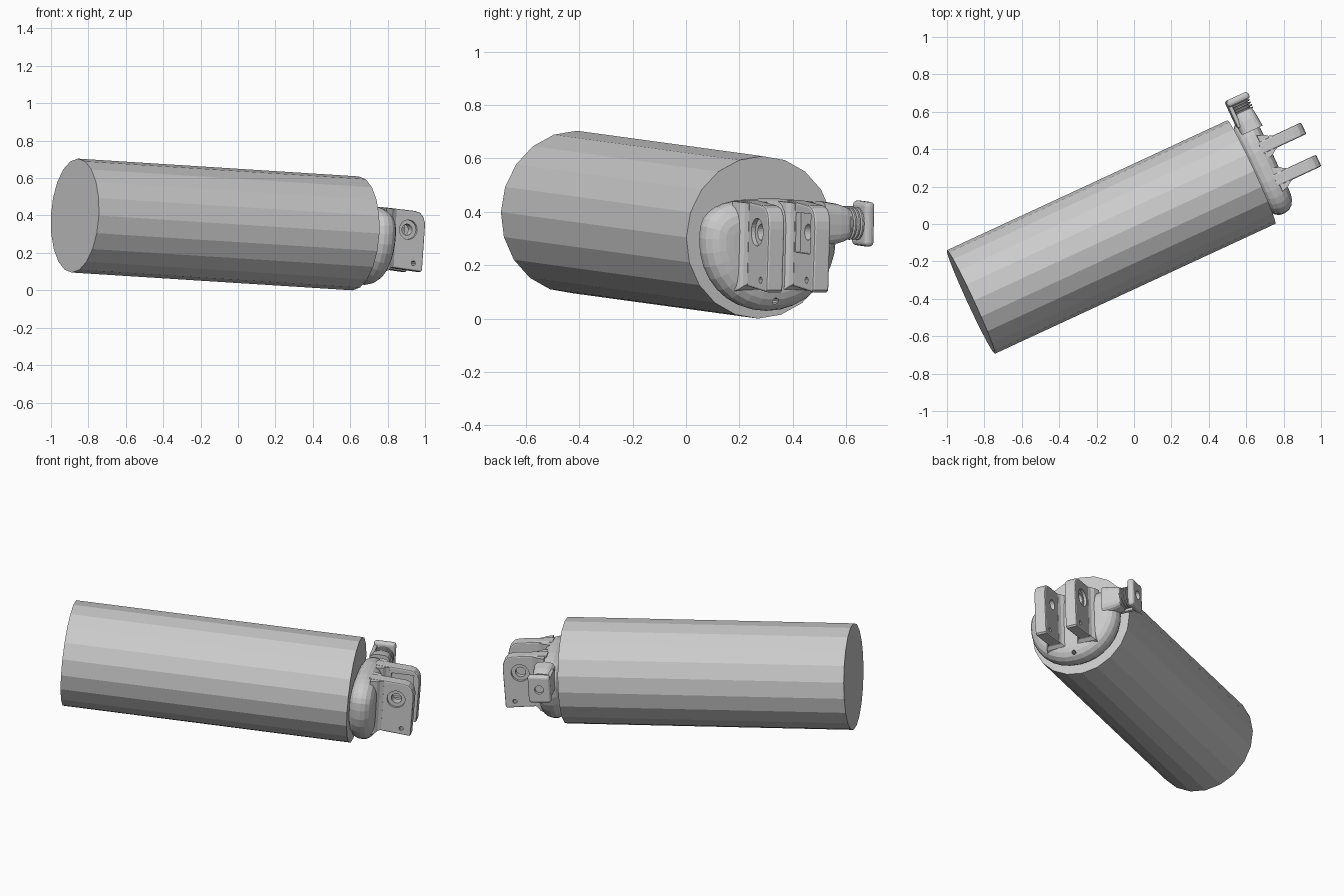
import bpy, bmesh, math
from mathutils import Matrix, Vector

if "Cube" in bpy.data.objects:
    bpy.data.objects.remove(bpy.data.objects["Cube"])

# Local frame of the barrel: u along the axis, v sideways, w up; origin at the fitted end
U = Vector((1.5, 0.695, -0.095)).normalized()
V = Vector((-U.y, U.x, 0)).normalized()
W = U.cross(V)
FRAME = Matrix((U, V, W)).transposed().to_4x4()
FRAME.translation = (0.628, 0.278, 0.3045)


def finish(bm, name):
    bmesh.ops.recalc_face_normals(bm, faces=bm.faces)
    me = bpy.data.meshes.new(name)
    bm.to_mesh(me)
    bm.free()
    ob = bpy.data.objects.new(name, me)
    bpy.context.collection.objects.link(ob)
    ob.matrix_world = FRAME
    return ob


def loft(name, rings):
    """Skin a list of closed rings and cap both ends."""
    bm = bmesh.new()
    vr = [[bm.verts.new(p) for p in r] for r in rings]
    n = len(vr[0])
    for a, b in zip(vr, vr[1:]):
        for i in range(n):
            bm.faces.new((a[i], a[(i + 1) % n], b[(i + 1) % n], b[i]))
    bm.faces.new(vr[0][::-1])
    bm.faces.new(vr[-1])
    return finish(bm, name)


def lathe_v(name, c, prof, n=20):
    """Turned part around v through (u, w) = c; profile is (v, radius)."""
    return loft(name, [[(c[0] + r * math.cos(t), v, c[1] + r * math.sin(t))
                        for t in (2 * math.pi * i / n for i in range(n))] for v, r in prof])


def block(name, lo, hi, bev=0.0, seg=2):
    bm = bmesh.new()
    bmesh.ops.create_cube(bm, size=1)
    for p in bm.verts:
        p.co = [l + (h - l) * (x + .5) for l, h, x in zip(lo, hi, p.co)]
    if bev:
        bmesh.ops.bevel(bm, geom=bm.edges[:], offset=bev, segments=seg, affect='EDGES', profile=.5)
    return finish(bm, name)


def cut(ob, cutter):
    m = ob.modifiers.new("cut", 'BOOLEAN')
    m.operation, m.object, m.solver = 'DIFFERENCE', cutter, 'EXACT'
    bpy.context.view_layer.update()
    with bpy.context.temp_override(object=ob, active_object=ob):
        bpy.ops.object.modifier_apply(modifier=m.name)
    bpy.data.objects.remove(cutter)


# Main barrel, 20 flat sides
loft("barrel", [[(u, .305 * math.cos(math.pi * i / 10), .305 * math.sin(math.pi * i / 10))
                 for i in range(20)] for u in (-1.656, 0)])


# Puffy D-shaped end plate: round below, flattened on top
def d_ring(u, inset):
    pts = []
    for i in range(32):
        t = 2 * math.pi * i / 32
        c, s = math.cos(t), math.sin(t)
        e = 0.72 if s > 0 else 0.97
        top = .15 if c < 0.2 else .148
        pts.append((u, (.275 - inset) * math.copysign(abs(c) ** e, c),
                    ((top if s > 0 else .272) - inset) * math.copysign(abs(s) ** e, s)))
    return pts


plate = loft("end_plate", [d_ring(u, k) for u, k in (
    (-.004, .06), (.004, .035), (.02, .014), (.045, .002), (.07, 0), (.095, .006),
    (.118, .022), (.132, .045), (.139, .07), (.141, .1))])
bm = bmesh.new()
bmesh.ops.create_cone(bm, cap_ends=True, segments=10, radius1=.012, radius2=.012, depth=.1,
                      matrix=Matrix.Translation((.13, .01, -.232)) @ Matrix.Rotation(math.pi / 2, 4, 'Y'))
cut(plate, finish(bm, "drain_cutter"))

# Pair of mounting lugs with rounded upper tip and flared root
PROFILE = [(.09, -.165), (.18, -.175), (.338, -.187), (.346, -.178), (.35, .05), (.348, .08),
           (.338, .108), (.318, .128), (.29, .136), (.18, .142), (.09, .146)]
PIN = (.25, .034)
for side, label in ((-1, "front"), (1, "back")):
    mid = side * .095
    bm = bmesh.new()
    f = bm.faces.new([bm.verts.new((u, mid - .034, w)) for u, w in PROFILE])
    ext = bmesh.ops.extrude_face_region(bm, geom=[f])
    bmesh.ops.translate(bm, vec=(0, .068, 0), verts=[g for g in ext["geom"] if isinstance(g, bmesh.types.BMVert)])
    rim = [e for e in bm.edges if abs(e.verts[0].co.y - e.verts[1].co.y) < 1e-5]
    bmesh.ops.bevel(bm, geom=rim, offset=.008, segments=2, affect='EDGES', profile=.5)
    lug = finish(bm, label + "_lug")
    # stepped pin hole and small retaining hole
    cut(lug, lathe_v("pin_cutter", PIN, [(mid - .1, .03), (mid + .1, .03)]))
    cut(lug, lathe_v("small_cutter", (.29, -.144), [(mid - .1, .013), (mid + .1, .013)], 10))
    if side < 0:
        cut(lug, lathe_v("counterbore", PIN, [(mid - .1, .052), (mid - .018, .052)], 24))
    else:
        cut(lug, block("nut_pocket", (.185, mid - .1, -.045), (.315, mid - .014, .105)))
        cut(lug, lathe_v("counterbore", PIN, [(mid + .018, .052), (mid + .1, .052)], 24))
    # flared root
    loft(label + "_lug_root", [[(u, mid + a * (.034 + g), w + b * g) for a, b, w in (
        (-1, -1, -.166), (1, -1, -.166), (1, .1, .138), (-1, .1, .138))]
        for u, g in ((.1, .035), (.14, .022), (.155, .009), (.175, .001))])

# Side arm: tapered neck, threaded core, backing strip and end cap
ARM = (.09, .057)
loft("arm_neck", [[(.09 + hu * math.copysign(abs(math.cos(t)) ** .6, math.cos(t)), v,
                    .057 + hw * math.copysign(abs(math.sin(t)) ** .6, math.sin(t)))
                   for t in (math.pi * i / 10 for i in range(20))]
                  for v, hu, hw in ((.2, .065, .085), (.265, .06, .075), (.295, .056, .066), (.308, .052, .06))])
thread = [(.29, .045)]
for i in range(4):
    a = .305 + i * .015
    thread += [(a, .045), (a + .003, .061), (a + .009, .061), (a + .012, .045)]
lathe_v("arm_thread", ARM, thread + [(.375, .045)])
block("arm_back_strip", (.026, .24, -.006), (.05, .395, .12), .008)
cap = block("arm_end_cap", (.026, .362, -.027), (.155, .402, .141), .016, 3)
cut(cap, lathe_v("cap_cutter", ARM, [(.38, .026), (.45, .026)], 16))
